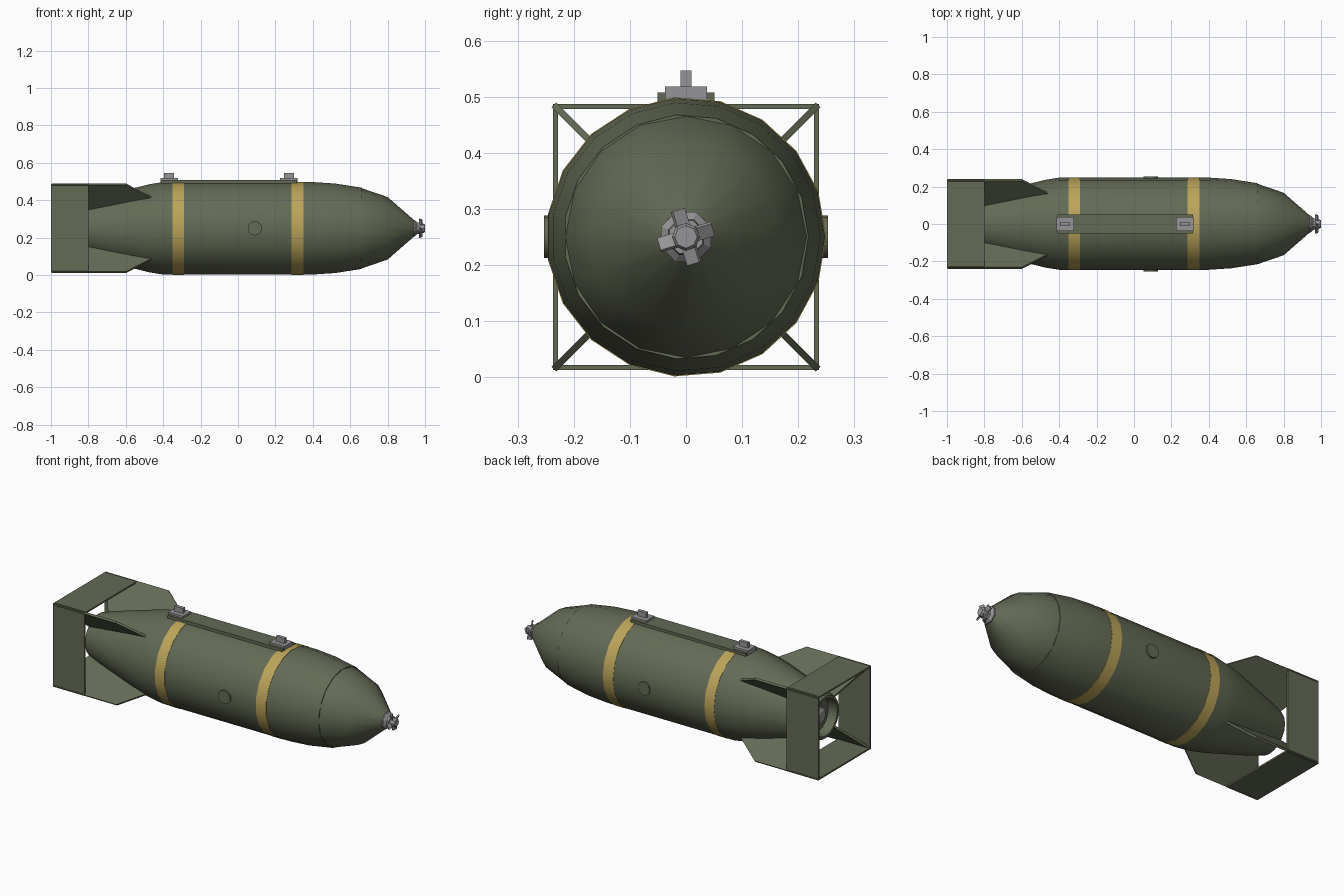
import bpy, bmesh, math
from mathutils import Matrix, Vector

if "Cube" in bpy.data.objects:
    bpy.data.objects.remove(bpy.data.objects["Cube"])

CZ = 0.25


def material(name, rgb):
    m = bpy.data.materials.new(name)
    m.diffuse_color = (*rgb, 1)
    m.use_nodes = True
    m.node_tree.nodes["Principled BSDF"].inputs["Base Color"].default_value = m.diffuse_color
    return m


OLIVE = material("olive", (0.125, 0.145, 0.09))
YELLOW = material("yellow", (0.5, 0.37, 0.1))
GREY = material("grey", (0.3, 0.3, 0.31))


def finish(name, bm, mat, smooth=False):
    bmesh.ops.recalc_face_normals(bm, faces=bm.faces[:])
    me = bpy.data.meshes.new(name)
    bm.to_mesh(me)
    bm.free()
    ob = bpy.data.objects.new(name, me)
    bpy.context.collection.objects.link(ob)
    me.materials.append(mat)
    if smooth:
        bpy.ops.object.select_all(action='DESELECT')
        ob.select_set(True)
        bpy.context.view_layer.objects.active = ob
        bpy.ops.object.shade_smooth_by_angle(angle=math.radians(32))
    return ob


def lathe(name, profile, sides, mat, phase=0.0, smooth=True):
    """Revolve (x, radius) points about the long axis and cap both ends."""
    bm = bmesh.new()
    rings = []
    for x, r in profile:
        angles = [phase + 2 * math.pi * i / sides for i in range(sides)]
        rings.append([bm.verts.new((x, r * math.cos(a), CZ + r * math.sin(a))) for a in angles])
    for a, b in zip(rings, rings[1:]):
        for i in range(sides):
            j = (i + 1) % sides
            bm.faces.new((a[i], a[j], b[j], b[i]))
    bm.faces.new(rings[0])
    bm.faces.new(rings[-1])
    return finish(name, bm, mat, smooth)


def box(name, lo, hi, mat, turn=None):
    lo, hi = Vector(lo), Vector(hi)
    bm = bmesh.new()
    bmesh.ops.create_cube(bm, size=1)
    for v in bm.verts:
        v.co = (lo + hi) / 2 + Vector(c * s for c, s in zip(v.co, hi - lo))
    if turn:
        bm.transform(turn)
    return finish(name, bm, mat)


# Body with hollow tail opening
lathe("body", [(-0.83, 0.095), (-0.88, 0.105), (-0.88, 0.12), (-0.80, 0.147),
               (-0.56, 0.215), (-0.47, 0.237), (-0.40, 0.248), (0.40, 0.248),
               (0.52, 0.24), (0.66, 0.218)], 19, OLIVE)
lathe("nose_cone", [(0.645, 0.217), (0.66, 0.215), (0.80, 0.167), (0.94, 0.045)], 16, OLIVE)
lathe("tail_plug", [(-0.82, 0.045), (-0.85, 0.045), (-0.86, 0.03)], 12, GREY)

# Painted bands
for name, x0, x1 in (("rear_band", -0.35, -0.29), ("front_band", 0.285, 0.35)):
    lathe(name, [(x0, 0.246), (x0, 0.2495), (x1, 0.2495), (x1, 0.246)], 19, YELLOW)

# Diagonal fins reaching the tail box corners
outline = [(-0.45, 0.225), (-0.60, 0.333), (-0.995, 0.333), (-0.87, 0.11), (-0.80, 0.13)]
for k in range(4):
    bm = bmesh.new()
    face = bm.faces.new([bm.verts.new((x, r, -0.006)) for x, r in outline])
    ext = bmesh.ops.extrude_face_region(bm, geom=[face])
    bmesh.ops.translate(bm, vec=(0, 0, 0.012),
                        verts=[g for g in ext["geom"] if isinstance(g, bmesh.types.BMVert)])
    bm.transform(Matrix.Translation((0, 0, CZ))
                 @ Matrix.Rotation(math.radians(45 + 90 * k), 4, 'X'))
    finish(f"fin_{k + 1}", bm, OLIVE)

# Box tail shroud
for k in range(4):
    turn = Matrix.Translation((0, 0, CZ)) @ Matrix.Rotation(math.pi / 2 * k, 4, 'X')
    box(f"shroud_plate_{k + 1}", (-1.0, -0.237, 0.228), (-0.80, 0.237, 0.237), OLIVE, turn)

# Top rail and suspension lugs
box("top_rail", (-0.41, -0.051, 0.47), (0.315, 0.051, 0.507), OLIVE)
for name, x in (("rear_lug", -0.368), ("front_lug", 0.272)):
    box(name + "_base", (x - 0.047, -0.037, 0.49), (x + 0.047, 0.037, 0.518), GREY)
    box(name, (x - 0.027, -0.01, 0.515), (x + 0.027, 0.01, 0.547), GREY)

# Round side covers
for name, y in (("side_cover_front", -0.24), ("side_cover_back", 0.24)):
    bm = bmesh.new()
    bmesh.ops.create_cone(bm, cap_ends=True, segments=16, radius1=0.038, radius2=0.038, depth=0.026)
    bm.transform(Matrix.Translation((0.09, y, CZ)) @ Matrix.Rotation(math.pi / 2, 4, 'X'))
    finish(name, bm, OLIVE, True)

# Nose fuze with small vanes
lathe("fuze_collar", [(0.925, 0.048), (0.945, 0.048), (0.958, 0.034), (0.97, 0.032)],
      8, GREY, math.pi / 8, False)
lathe("fuze_core", [(0.96, 0.025), (0.992, 0.025), (1.0, 0.02)], 8, GREY, 0, False)
for k in range(4):
    turn = (Matrix.Translation((0.977, 0, CZ))
            @ Matrix.Rotation(math.radians(17 + 90 * k), 4, 'X')
            @ Matrix.Rotation(math.radians(30), 4, 'Y'))
    box(f"fuze_vane_{k + 1}", (-0.004, 0.018, -0.013), (0.004, 0.05, 0.013), GREY, turn)
